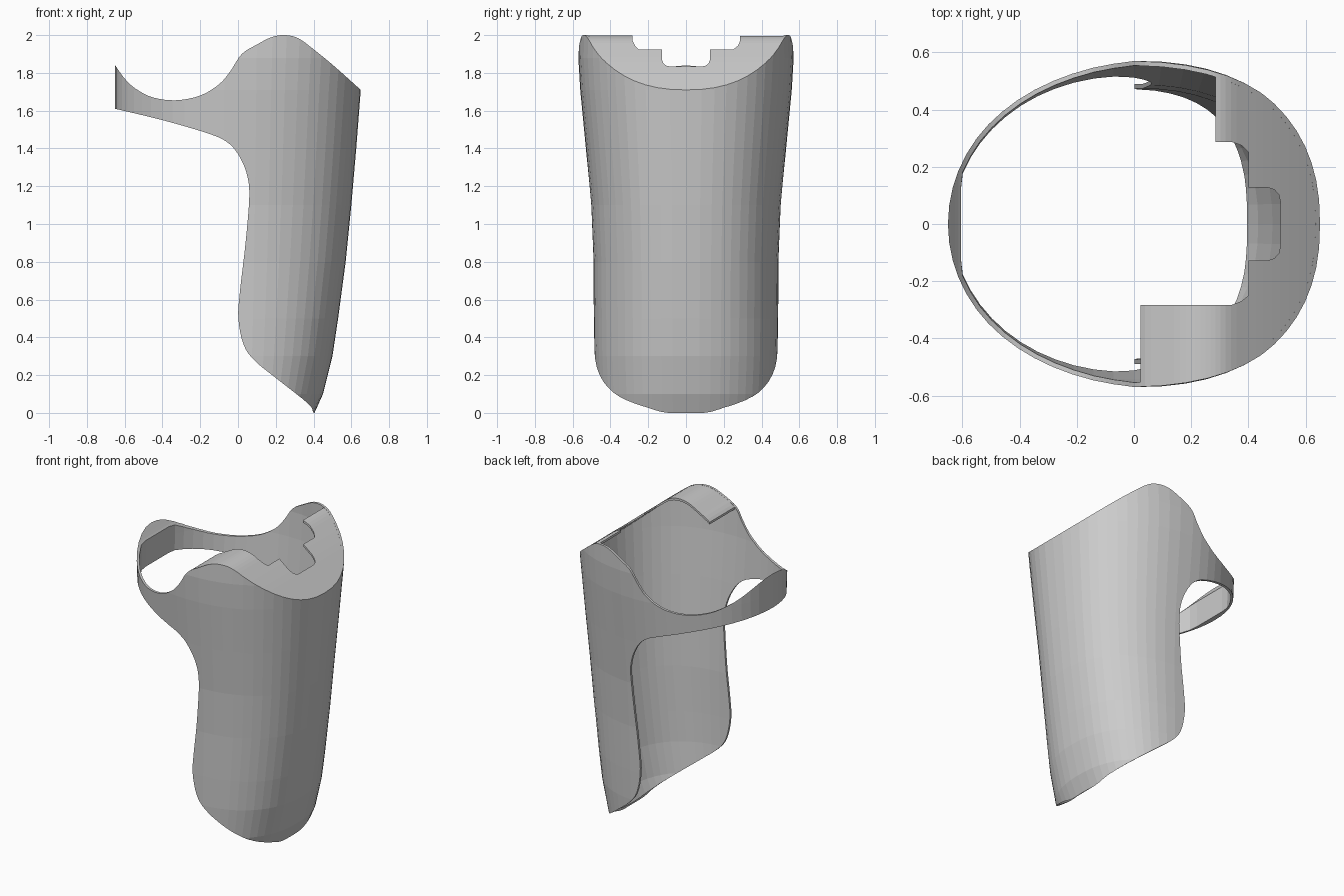
import bpy, bmesh, math
from mathutils import Vector

if "Cube" in bpy.data.objects:
    bpy.data.objects.remove(bpy.data.objects["Cube"])

SIDES = 56
THICK = 0.016
# z, half width in y, reach towards +x
LEVELS = [(-0.06, 0.45, 0.37), (0, 0.465, 0.405), (0.1, 0.475, 0.45), (0.3, 0.485, 0.5),
          (0.5, 0.488, 0.53), (0.8, 0.49, 0.57), (1.1, 0.503, 0.6), (1.4, 0.53, 0.626),
          (1.71, 0.56, 0.65), (1.88, 0.57, 0.665), (2.06, 0.565, 0.68)]


def smooth(pts, steps=4):
    """Catmull-Rom curve through 2D points."""
    p = [Vector(q) for q in pts]
    p = [2 * p[0] - p[1]] + p + [2 * p[-1] - p[-2]]
    out = []
    for i in range(1, len(p) - 2):
        a, b, c, d = p[i - 1:i + 3]
        for k in range(steps):
            t = k / steps
            out.append(0.5 * (2 * b + (c - a) * t + (2 * a - 5 * b + 4 * c - d) * t * t
                              + (3 * b - a - 3 * c + d) * t ** 3))
    return [tuple(q) for q in out] + [tuple(pts[-1])]


def finish(name, bm):
    bmesh.ops.recalc_face_normals(bm, faces=bm.faces)
    me = bpy.data.meshes.new(name)
    bm.to_mesh(me)
    bm.free()
    ob = bpy.data.objects.new(name, me)
    bpy.context.collection.objects.link(ob)
    return ob


def ring(bm, z, w, front, inset, back_limit):
    vs = []
    for i in range(SIDES):
        a = 2 * math.pi * i / SIDES
        c, s = math.cos(a), math.sin(a)
        e = 2 / 2.3 if c > 0 else 1.0
        reach = (front if c > 0 else 0.65) - inset
        x = math.copysign(abs(c) ** e, c) * reach
        y = math.copysign(abs(s) ** e, s) * (w - inset)
        vs.append(bm.verts.new((max(x, back_limit), y, z)))
    return vs


def bridge(bm, a, b):
    for i in range(SIDES):
        j = (i + 1) % SIDES
        bm.faces.new((a[i], a[j], b[j], b[i]))


def oval_body(name, inset, hollow):
    bm = bmesh.new()
    outer = [ring(bm, *lv, inset, -9) for lv in LEVELS]
    for a, b in zip(outer, outer[1:]):
        bridge(bm, a, b)
    if hollow:
        inner = [ring(bm, *lv, THICK, -0.605) for lv in LEVELS]
        for a, b in zip(inner, inner[1:]):
            bridge(bm, b, a)
        bridge(bm, inner[0], outer[0])
        bridge(bm, outer[-1], inner[-1])
    else:
        bm.faces.new(outer[0])
        bm.faces.new(outer[-1])
    return finish(name, bm)


def prism(name, pts, axis, lo, hi):
    """Extrude a 2D outline along y or z."""
    bm = bmesh.new()
    put = (lambda p, h: (p[0], h, p[1])) if axis == 'y' else (lambda p, h: (p[0], p[1], h))
    a = [bm.verts.new(put(p, lo)) for p in pts]
    b = [bm.verts.new(put(p, hi)) for p in pts]
    bm.faces.new(a)
    bm.faces.new(b)
    for i in range(len(pts)):
        j = (i + 1) % len(pts)
        bm.faces.new((a[i], a[j], b[j], b[i]))
    ob = finish(name, bm)
    ob.hide_render = True
    return ob


def cut(ob, tool, op):
    m = ob.modifiers.new("cut", 'BOOLEAN')
    m.operation, m.object, m.solver = op, tool, 'EXACT'
    bpy.context.view_layer.update()
    me = bpy.data.meshes.new_from_object(ob.evaluated_get(bpy.context.evaluated_depsgraph_get()))
    ob.modifiers.clear()
    ob.data = me
    bpy.data.objects.remove(tool)


# Side outline of guard and strap
top = smooth([(-0.65, 1.84), (-0.6, 1.77), (-0.54, 1.715), (-0.45, 1.67), (-0.33, 1.655),
              (-0.2, 1.68), (-0.1, 1.74), (-0.04, 1.81), (0.02, 1.9), (0.1, 1.95),
              (0.18, 1.99), (0.25, 2.0), (0.32, 1.983), (0.4, 1.925), (0.51, 1.835),
              (0.65, 1.71), (0.8, 1.575)])
bottom = smooth([(0.40, 0), (0.37, 0.05), (0.2, 0.185), (0.09, 0.275), (0.03, 0.36),
                 (0.002, 0.5), (0.01, 0.64), (0.04, 0.9), (0.06, 1.15), (0.045, 1.27),
                 (0, 1.37), (-0.06, 1.435), (-0.16, 1.48), (-0.4, 1.55), (-0.65, 1.61)])

# Curved shell with the strap around the back
shell = oval_body("guard_shell_and_strap", 0, True)
outline = [(-0.8, 1.98)] + top + [(0.8, 0)] + bottom + [(-0.8, 1.64)]
cut(shell, prism("shell_outline", outline, 'y', -1, 1), 'INTERSECT')

# Curved top plate closing the shell
plate = oval_body("top_plate", THICK / 2, False)
crest = [p for p in top if p[0] > 0.0]
band = [(x, z - 0.001) for x, z in crest] + [(x, z - 0.016) for x, z in reversed(crest)]
cut(plate, prism("plate_band", band, 'y', -1, 1), 'INTERSECT')

# Stepped opening in the plate
half = [(0.4, 0.25), (0.4, 0.128), (0.465, 0.128), (0.49, 0.12), (0.506, 0.103), (0.511, 0.08)]
opening = ([(0.022, -0.8), (0.022, -0.283), (0.34, -0.283), (0.375, -0.27)]
           + [(x, -y) for x, y in half] + half[::-1]
           + [(0.375, 0.275), (0.34, 0.287), (0.285, 0.287), (0.285, 0.8), (-0.8, 0.8), (-0.8, -0.8)])
cut(plate, prism("plate_opening", opening, 'z', 1, 3), 'DIFFERENCE')
